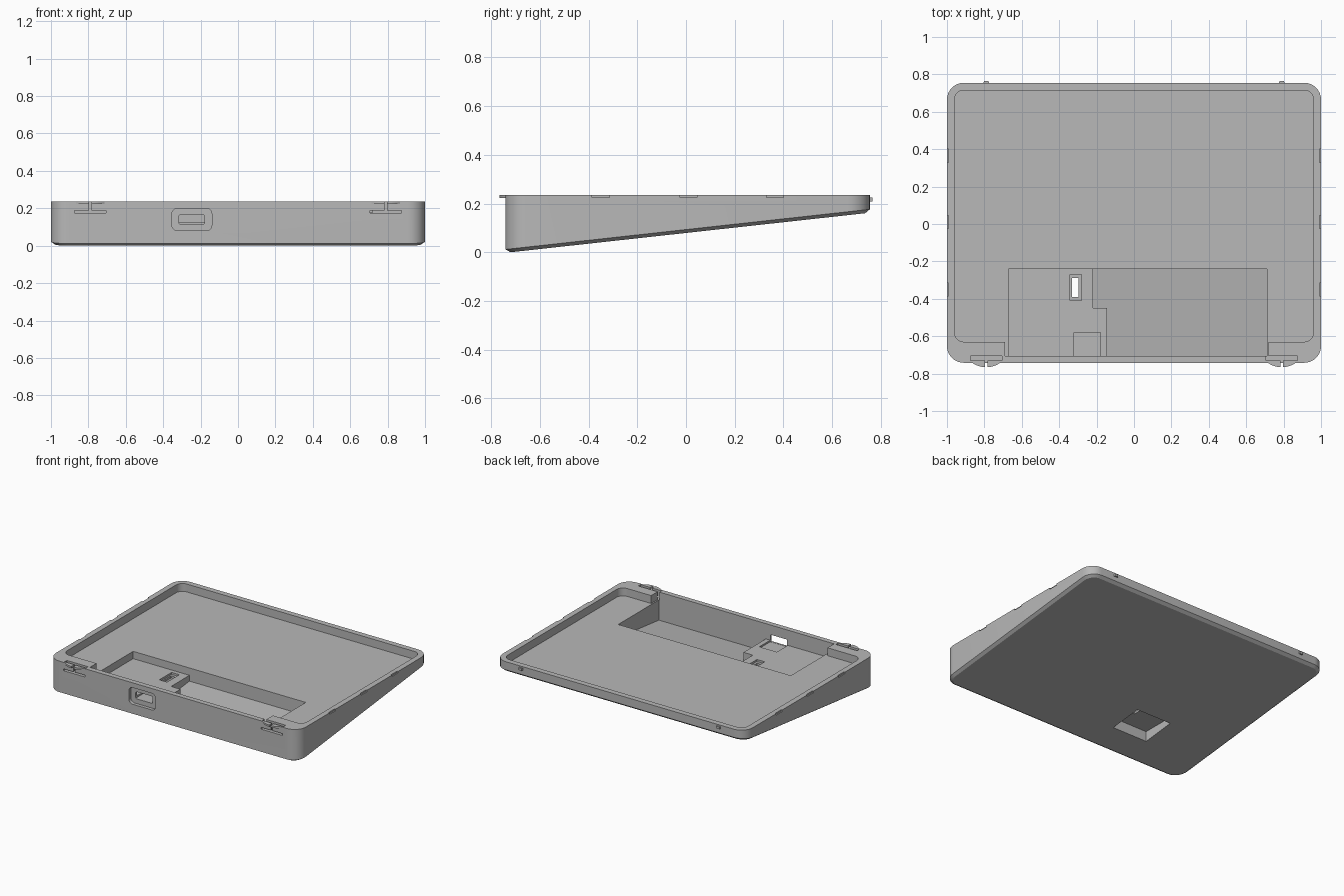
import bpy, bmesh, math

cube = bpy.data.objects.get("Cube")
if cube:
    bpy.data.objects.remove(cube, do_unlink=True)

grey = bpy.data.materials.new("plain grey")
grey.use_nodes = True
colour = (0.48, 0.48, 0.48, 1)
grey.diffuse_color = colour
grey.node_tree.nodes["Principled BSDF"].inputs["Base Color"].default_value = colour

TOP, FLOOR, SHELF = 0.235, 0.178, 0.125
ABOVE = 0.4


def base(y):
    """Height of the sloping underside."""
    return 0.11 * (y + 0.72)


def rounded(x0, x1, y0, y1, r, steps=8):
    pts = []
    corners = [(x1 - r, y1 - r), (x0 + r, y1 - r), (x0 + r, y0 + r), (x1 - r, y0 + r)]
    for q, (cx, cy) in enumerate(corners):
        for i in range(steps + 1):
            a = math.pi / 2 * (q + i / steps)
            pts.append((cx + r * math.cos(a), cy + r * math.sin(a)))
    return pts


def loft(name, rings):
    """Closed solid through rings listed from bottom to top."""
    bm = bmesh.new()
    loops = [[bm.verts.new(p) for p in ring] for ring in rings]
    n = len(loops[0])
    for low, high in zip(loops, loops[1:]):
        for i in range(n):
            j = (i + 1) % n
            bm.faces.new((low[i], low[j], high[j], high[i]))
    bm.faces.new(loops[0][::-1])
    bm.faces.new(loops[-1])
    bmesh.ops.recalc_face_normals(bm, faces=bm.faces)
    mesh = bpy.data.meshes.new(name)
    bm.to_mesh(mesh)
    bm.free()
    mesh.materials.append(grey)
    obj = bpy.data.objects.new(name, mesh)
    bpy.context.collection.objects.link(obj)
    return obj


def prism(name, outline, z0, z1):
    bottom = [(x, y, z0(y) if callable(z0) else z0) for x, y in outline]
    return loft(name, [bottom, [(x, y, z1) for x, y in outline]])


def box(name, x0, x1, y0, y1, z0, z1):
    return prism(name, [(x0, y0), (x1, y0), (x1, y1), (x0, y1)], z0, z1)


def cut(target, cutter):
    mod = target.modifiers.new("cut", "BOOLEAN")
    mod.operation = "DIFFERENCE"
    mod.solver = "EXACT"
    mod.object = cutter
    bpy.context.view_layer.update()
    result = target.evaluated_get(bpy.context.evaluated_depsgraph_get())
    mesh = bpy.data.meshes.new_from_object(result)
    target.modifiers.clear()
    target.data = mesh
    bpy.data.objects.remove(cutter, do_unlink=True)


# Wedge shell with a chamfered underside
outer = rounded(-1, 1, -0.742, 0.755, 0.09)
inset = rounded(-0.98, 0.98, -0.72, 0.735, 0.07)
shell = loft("tray_shell", [
    [(x, y, base(y)) for x, y in inset],
    [(x, y, base(y) + 0.014) for x, y in outer],
    [(x, y, TOP) for x, y in outer],
])

# Shallow tray, reaching further forward between the corner blocks
cut(shell, prism("tray_cut", rounded(-0.96, 0.96, -0.63, 0.715, 0.05), FLOOR, ABOVE))
cut(shell, box("front_cut", -0.69, 0.72, -0.705, -0.55, FLOOR, ABOVE))

# Deep pocket with a sloping floor, around the raised connector shelf
pocket = [(-0.22, -0.24), (-0.22, -0.45), (-0.145, -0.45), (-0.145, -0.705),
          (0.71, -0.705), (0.71, -0.24)]
cut(shell, prism("pocket_cut", pocket, lambda y: base(y) + 0.03, ABOVE))
cut(shell, box("shelf_cut", -0.67, 0.1, -0.705, -0.24, SHELF, ABOVE))

# Connector groove, slot and recessed opening in the front wall
cut(shell, box("groove_cut", -0.32, -0.18, -0.705, -0.58, 0.113, ABOVE))


def front_opening(name, x0, x1, z0, z1, r, y0, y1):
    pts = rounded(x0, x1, z0, z1, r, 5)
    cut(shell, loft(name, [[(x, y, z) for x, z in pts] for y in (y0, y1)]))


front_opening("port_recess_cut", -0.353, -0.14, 0.08, 0.2, 0.03, -0.8, -0.718)
front_opening("port_slot_cut", -0.315, -0.18, 0.114, 0.165, 0.008, -0.8, -0.65)

# Shelf window and the recess beneath it
cut(shell, box("window_recess_cut", -0.342, -0.28, -0.41, -0.27, 0.11, ABOVE))
cut(shell, box("underside_recess_cut", -0.54, -0.26, -0.52, -0.275, -0.1, 0.095))
cut(shell, box("window_cut", -0.332, -0.296, -0.39, -0.29, 0.05, ABOVE))

# Spring slots behind the front latches
for cx in (-0.79, 0.79):
    cut(shell, box("spring_cut", cx - 0.085, cx + 0.085, -0.73, -0.705, 0.175, ABOVE))
    cut(shell, box("gap_cut", cx - 0.085, cx + 0.085, -0.8, -0.715, 0.175, 0.188))
    cut(shell, box("slit_cut", cx - 0.007, cx + 0.007, -0.8, -0.715, 0.18, ABOVE))

# Small notches along the side rims
for side in (-1, 1):
    for cy in (-0.35, 0.01, 0.365):
        x0, x1 = sorted((side * 0.992, side * 1.1))
        cut(shell, box("notch_cut", x0, x1, cy - 0.035, cy + 0.035, 0.224, ABOVE))

bpy.context.view_layer.objects.active = shell
shell.select_set(True)
bpy.ops.object.shade_smooth_by_angle(angle=math.radians(30))
shell.select_set(False)

# Split curved catches at the front, small pegs at the back
for side, cx in (("right", -0.79), ("left", 0.79)):
    for half, s in (("inner", -1), ("outer", 1)):
        arc = [(cx + s * 0.007, -0.738)]
        for i in range(9):
            t = i / 8
            arc.append((cx + s * (0.007 + 0.068 * t), -0.742 - 0.023 * (1 - t * t)))
        arc.append((cx + s * 0.075, -0.738))
        prism(f"{side}_{half}_catch", arc, 0.222, TOP)
    peg = [(cx - 0.016, 0.75), (cx + 0.016, 0.75), (cx + 0.012, 0.765), (cx - 0.012, 0.765)]
    prism(f"{side}_back_peg", peg, 0.208, 0.225)
